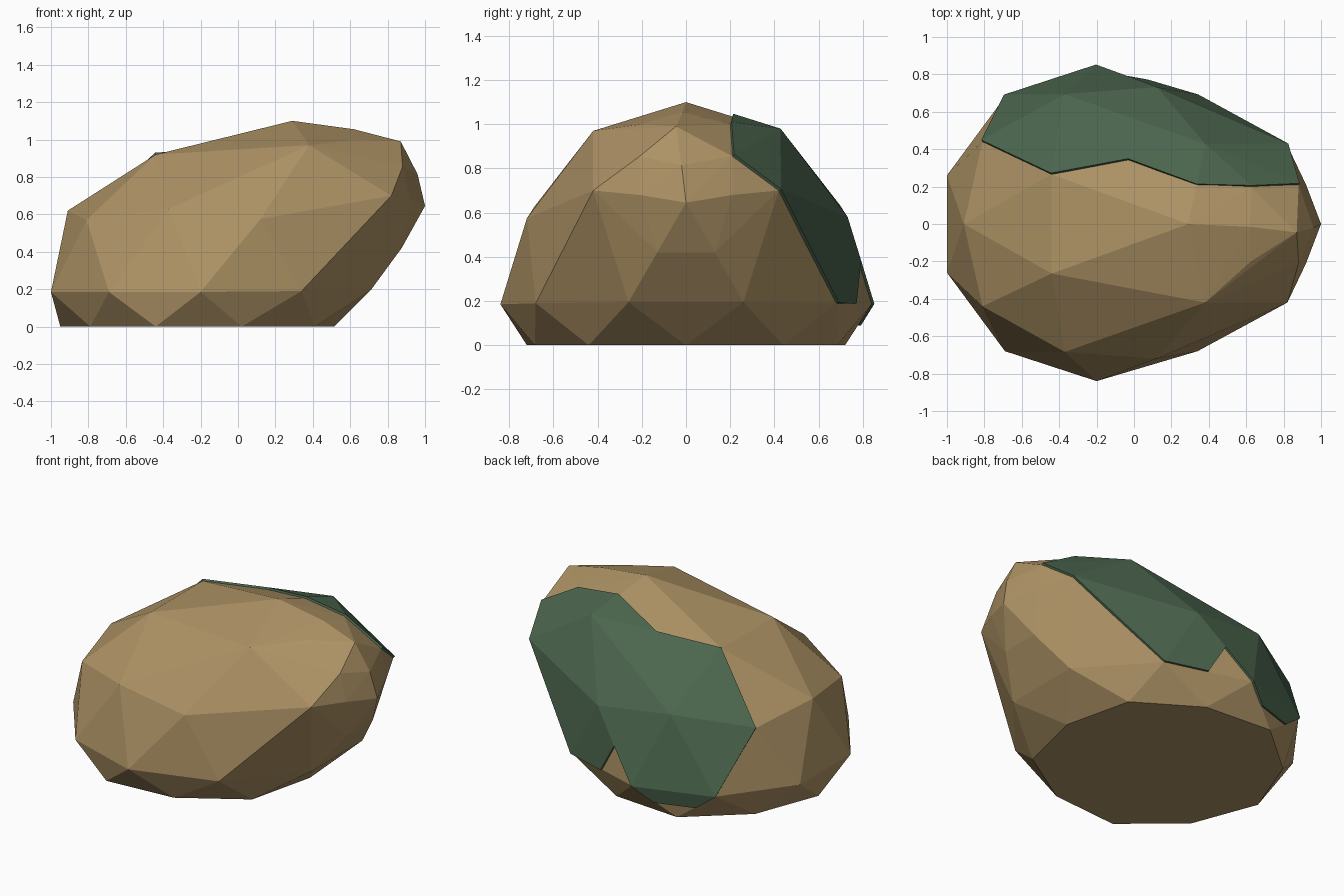
import bpy, bmesh
from mathutils import Vector

if "Cube" in bpy.data.objects:
    bpy.data.objects.remove(bpy.data.objects["Cube"])


def material(name, rgb):
    m = bpy.data.materials.new(name)
    m.diffuse_color = (*rgb, 1)
    m.use_nodes = True
    m.node_tree.nodes["Principled BSDF"].inputs["Base Color"].default_value = m.diffuse_color
    return m


def add_object(name, bm, mat):
    mesh = bpy.data.meshes.new(name)
    bm.to_mesh(mesh)
    bm.free()
    mesh.materials.append(mat)
    obj = bpy.data.objects.new(name, mesh)
    bpy.context.collection.objects.link(obj)
    return obj


# Corners on one side of the stone (mirrored across y)
side = {
    "a": (-.81, .44, .57), "b": (-.44, .265, .92), "c": (.38, .42, .97),
    "d": (.82, .42, .70), "e": (.34, .68, .19), "f": (.12, .72, .575),
    "g": (-.37, .684, .63), "h": (-.2, .84, .185), "i": (-.69, .68, .185),
    "j": (-1, .26, .185), "k": (.71, .26, .195),
    "cr": (.625, .2, 1.0), "rd": (.88, .21, .855),
    "dn": (.92, .21, .68), "kn": (.875, .13, .42),
    "base1": (-.79, .42, 0), "base2": (-.44, .72, 0),
    "base3": (.02, .684, 0), "base4": (.41, .44, 0),
}
# Corners on the centre line
centre = [(.29, 0, 1.1), (.62, -.015, 1.055), (.87, -.045, .99), (.96, -.02, .815),
          (1, 0, .645), (-.91, 0, .62), (-.95, 0, 0), (.515, 0, 0)]

# Stone: faceted hull around the corners
bm = bmesh.new()
for x, y, z in side.values():
    bm.verts.new((x, y, z))
    bm.verts.new((x, -y, z))
for p in centre:
    bm.verts.new(p)
bmesh.ops.convex_hull(bm, input=bm.verts[:])
bmesh.ops.delete(bm, geom=[v for v in bm.verts if not v.link_faces], context='VERTS')
bmesh.ops.recalc_face_normals(bm, faces=bm.faces[:])
add_object("stone", bm, material("stone_tan", (.42, .29, .13)))

# Moss: thin patch over the back facets, ending at facet midpoints
pts = {k: Vector(v) for k, v in side.items()}
pts["t"] = Vector(centre[0])
for name, p, q in (("bc", "b", "c"), ("tc", "t", "c"), ("eh", "e", "h"),
                   ("fh", "f", "h"), ("hl", "h", "base2"), ("il", "i", "base2")):
    pts[name] = (pts[p] + pts[q]) / 2
faces = ["a b g", "g b bc", "g bc c", "g c f", "c bc tc", "c tc cr", "c cr rd",
         "c rd d", "c d f", "f d e", "e fh f", "e eh fh", "f h g", "f fh h",
         "g h i", "a g i", "h hl i", "i hl il"]
faces = [f for f in faces if f not in ("f h g", "f fh h")] + ["f fh g", "fh h g"]
bm = bmesh.new()
vert = {k: bm.verts.new(v) for k, v in pts.items()}
for f in faces:
    bm.faces.new([vert[k] for k in f.split()])
bmesh.ops.delete(bm, geom=[v for v in bm.verts if not v.link_faces], context='VERTS')
bmesh.ops.recalc_face_normals(bm, faces=bm.faces[:])
moss = add_object("moss_patch", bm, material("moss_green", (.07, .13, .075)))
shell = moss.modifiers.new("thickness", 'SOLIDIFY')
shell.thickness = .026
shell.offset = 0
